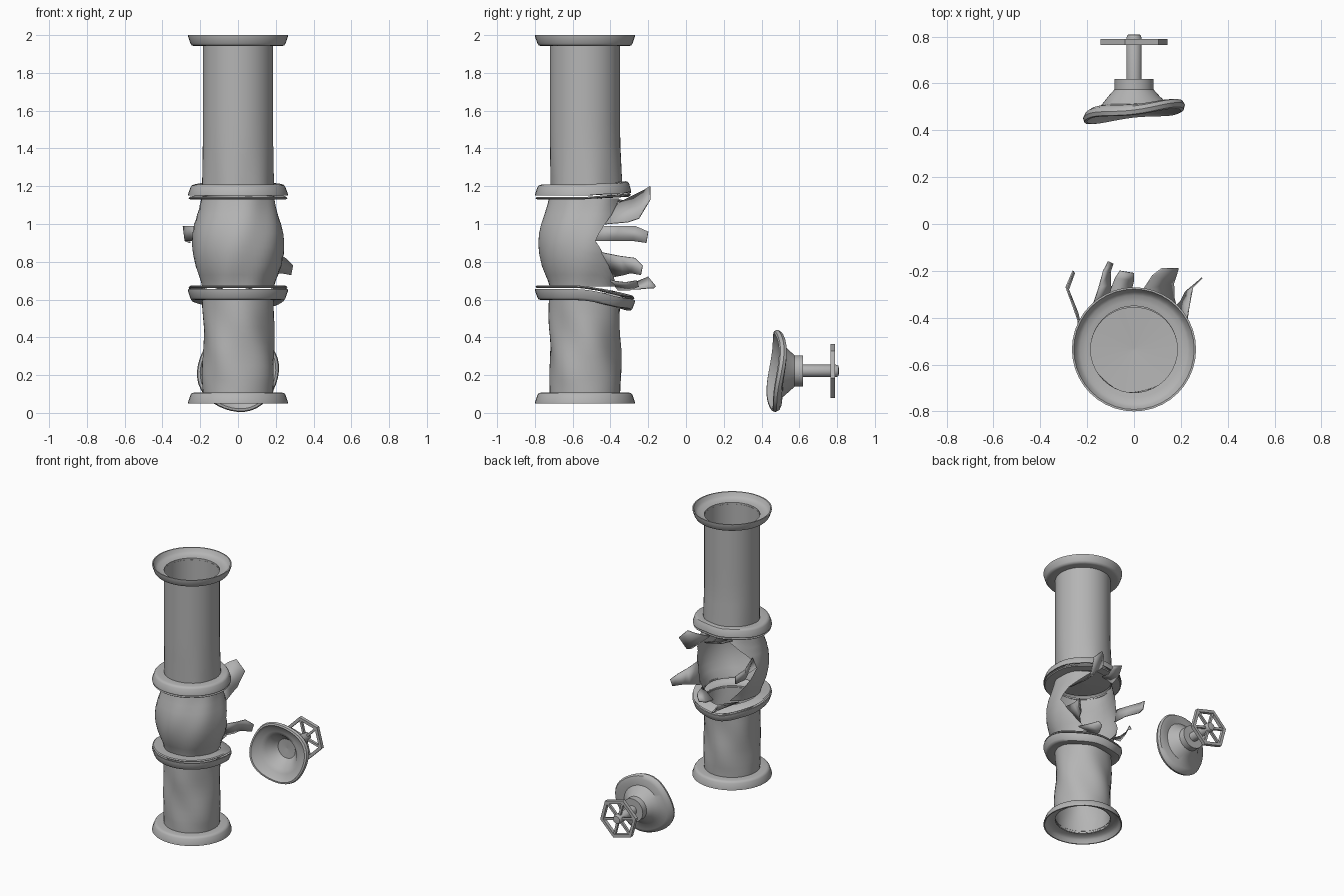
import bpy
from math import sin, cos, pi, radians

cube = bpy.data.objects.get("Cube")
if cube:
    bpy.data.objects.remove(cube)

PIPE_Y = -0.535      # pipe axis
VALVE_Z = 0.222      # valve axis
SIDES = 40

steel = bpy.data.materials.new("grey_steel")
steel.use_nodes = True
GREY = (0.46, 0.46, 0.46, 1)
steel.diffuse_color = GREY
steel.node_tree.nodes["Principled BSDF"].inputs["Base Color"].default_value = GREY


def make(name, verts, faces, angle=40):
    mesh = bpy.data.meshes.new(name)
    mesh.from_pydata(verts, [], faces)
    mesh.validate()
    mesh.materials.append(steel)
    ob = bpy.data.objects.new(name, mesh)
    bpy.context.collection.objects.link(ob)
    bpy.ops.object.select_all(action='DESELECT')
    ob.select_set(True)
    bpy.context.view_layer.objects.active = ob
    bpy.ops.object.shade_smooth_by_angle(angle=radians(angle))
    return ob


def upright(r, a, h):
    return (r * sin(a), PIPE_Y + r * cos(a), h)


def along_y(r, a, h):
    return (r * cos(a), h, VALVE_Z + r * sin(a))


def lathe(name, profile, place=upright, sides=SIDES, warp=None, turn=0, angle=40, closed=False):
    """Revolve (radius, height) pairs; warp(r, a, h) returns a bent (r, h)."""
    verts, faces = [], []
    for r, h in profile:
        for i in range(sides):
            a = 2 * pi * i / sides + turn
            rr, hh = warp(r, a, h) if warp else (r, h)
            verts.append(place(rr, a, hh))
    n = len(profile)
    for j in range(n if closed else n - 1):
        k = (j + 1) % n
        for i in range(sides):
            m = (i + 1) % sides
            faces.append((j * sides + i, j * sides + m, k * sides + m, k * sides + i))
    return make(name, verts, faces, angle)


def smooth_profile(points, steps=5):
    """Fill in straight runs so that dents have rows to bend."""
    out = []
    for (r0, z0), (r1, z1) in zip(points, points[1:]):
        for s in range(steps):
            t = s / steps
            out.append((r0 + (r1 - r0) * t, z0 + (z1 - z0) * t))
    return out + [points[-1]]


# Bends in the damaged parts
def dent_lower(r, a, z):
    k = max(0, sin(pi * (z - 0.1) / 0.52))
    return r + k * (0.005 * sin(3 * a + 9 * z) + 0.005 * sin(5 * a - 14 * z)), z


def dent_upper(r, a, z):
    k = max(0, 1 - (z - 1.2) / 0.25)
    return r + k * (0.004 + 0.008 * cos(a) + 0.003 * sin(6 * a)), z


def sag(r, a, z):
    back = max(0, r * cos(a) + 0.05) / 0.315
    return r, z - 0.062 * back ** 1.5 + 0.006 * back * sin(5 * a)


def lift(r, a, z):
    back = max(0, r * cos(a)) / 0.265
    return r - 0.02 * back ** 3, z + 0.018 * back + 0.004 * back * sin(6 * a)


# Pipe walls
lathe("upper_pipe", smooth_profile([(0.186, 1.19), (0.186, 1.42), (0.186, 1.955)]), warp=dent_upper)
lathe("lower_pipe", smooth_profile([(0.186, 0.09), (0.19, 0.2), (0.186, 0.4), (0.19, 0.61)], 4),
      warp=dent_lower)
lathe("inner_plate", [(0.001, 1.15), (0.19, 1.16)])

# Cupped flanges: (radius, distance from the open rim)
CUP = [(0.185, 0.058), (0.232, 0.058), (0.245, 0.054), (0.252, 0.044), (0.265, 0.006), (0.265, 0),
       (0.257, 0), (0.245, 0.025), (0.23, 0.037), (0.205, 0.042), (0.185, 0.045)]


def flange(name, rim, direction, warp=None):
    lathe(name, [(r, rim + direction * d) for r, d in CUP], warp=warp)


flange("bottom_flange", 0.05, 1)
flange("top_flange", 2.0, -1)
flange("lower_middle_flange", 0.655, -1, sag)
flange("upper_middle_flange", 1.15, 1, lift)


# Thin collars at the ends of the burst section
def collar(name, z, warp):
    ring = [(0.19, z - 0.006), (0.255, z - 0.006), (0.262, z), (0.255, z + 0.006), (0.19, z + 0.006)]
    lathe(name, ring, warp=warp, closed=True)


collar("lower_collar", 0.668, sag)
collar("upper_collar", 1.137, lift)

# Burst section: (height, radius, half angle of the tear in degrees)
BURST = [(0.67, 0.19, 30), (0.70, 0.198, 38), (0.73, 0.21, 45), (0.78, 0.228, 55), (0.84, 0.24, 66),
         (0.88, 0.243, 72), (0.91, 0.243, 77), (0.95, 0.24, 72), (1.0, 0.23, 63), (1.05, 0.214, 48),
         (1.1, 0.2, 32), (1.135, 0.193, 20)]
verts, faces = [], []
for z, r, half in BURST:
    for i in range(SIDES + 1):
        a = radians(half + (360 - 2 * half) * i / SIDES)
        verts.append(upright(r + 0.003 * sin(7 * a + 12 * z), a, z))
for j in range(len(BURST) - 1):
    for i in range(SIDES):
        k = j * (SIDES + 1) + i
        faces.append((k, k + 1, k + SIDES + 2, k + SIDES + 1))
make("burst_wall", verts, faces)


# Torn petals: strips between two edges
def petal(name, edge_a, edge_b):
    n = len(edge_a)
    strip = [(i, i + 1, n + i + 1, n + i) for i in range(n - 1)]
    ob = make(name, edge_a + edge_b, strip, 60)
    solid = ob.modifiers.new("thickness", 'SOLIDIFY')
    solid.thickness = 0.006
    solid.offset = 0


petal("upper_left_petal",
      [(0.06, -0.36, 1.11), (0.04, -0.28, 1.15), (0.08, -0.22, 1.18), (0.12, -0.19, 1.2)],
      [(0.2, -0.43, 1.0), (0.17, -0.31, 1.01), (0.17, -0.25, 1.03), (0.19, -0.19, 1.13)])
petal("upper_right_petal",
      [(-0.12, -0.37, 1.12), (-0.1, -0.28, 1.13), (-0.08, -0.23, 1.16), (-0.06, -0.2, 1.16)],
      [(-0.02, -0.36, 1.13), (-0.01, -0.28, 1.11), (0, -0.24, 1.12), (0, -0.21, 1.14)])
petal("right_petal",
      [(-0.225, -0.45, 0.99), (-0.26, -0.35, 0.99), (-0.29, -0.27, 0.99), (-0.26, -0.2, 0.96)],
      [(-0.235, -0.48, 0.91), (-0.24, -0.38, 0.91), (-0.28, -0.28, 0.91), (-0.255, -0.21, 0.9)])
petal("left_petal",
      [(0.22, -0.45, 0.85), (0.235, -0.35, 0.83), (0.25, -0.27, 0.82), (0.29, -0.23, 0.78)],
      [(0.15, -0.38, 0.72), (0.2, -0.33, 0.73), (0.22, -0.29, 0.74), (0.28, -0.24, 0.73)])
petal("lower_right_petal",
      [(-0.18, -0.36, 0.69), (-0.15, -0.27, 0.69), (-0.13, -0.2, 0.72), (-0.11, -0.16, 0.67)],
      [(-0.08, -0.33, 0.66), (-0.1, -0.26, 0.655), (-0.1, -0.2, 0.66), (-0.09, -0.17, 0.66)])
petal("lower_left_petal",
      [(0.15, -0.4, 0.7), (0.13, -0.32, 0.69), (0.09, -0.26, 0.7)],
      [(0.03, -0.36, 0.65), (0.05, -0.3, 0.65), (0.07, -0.25, 0.67)])


# Valve bonnet with a bent bowl rim
def bend_rim(r, a, y):
    k = max(0, (r - 0.12) / 0.1)
    return (r + 0.004 * k * sin(4 * a),
            y + k * (0.027 * cos(a) + 0.016 * sin(a) + 0.009 * sin(3 * a)))


lathe("valve_bonnet",
      [(0.001, 0.62), (0.083, 0.62), (0.083, 0.575), (0.11, 0.545), (0.14, 0.512), (0.185, 0.507),
       (0.207, 0.498), (0.217, 0.48), (0.212, 0.463), (0.2, 0.46), (0.185, 0.475), (0.15, 0.487),
       (0.125, 0.5), (0.09, 0.545), (0.07, 0.565), (0.001, 0.57)], along_y, warp=bend_rim)
lathe("valve_stem", [(0.033, 0.61), (0.033, 0.795), (0.027, 0.808), (0.001, 0.81)], along_y, 20)

# Six-sided handwheel
TURN = radians(-15)
lathe("handwheel_rim", [(0.125, 0.765), (0.149, 0.765), (0.149, 0.79), (0.125, 0.79)],
      along_y, 6, turn=TURN, angle=20, closed=True)
for i in range(6):
    a = TURN + i * pi / 3
    bpy.ops.mesh.primitive_cube_add(size=1, location=along_y(0.08, a, 0.777), rotation=(0, -a, 0))
    spoke = bpy.context.object
    spoke.name = f"handwheel_spoke_{i + 1}"
    spoke.scale = (0.11, 0.018, 0.016)
    spoke.data.materials.append(steel)
